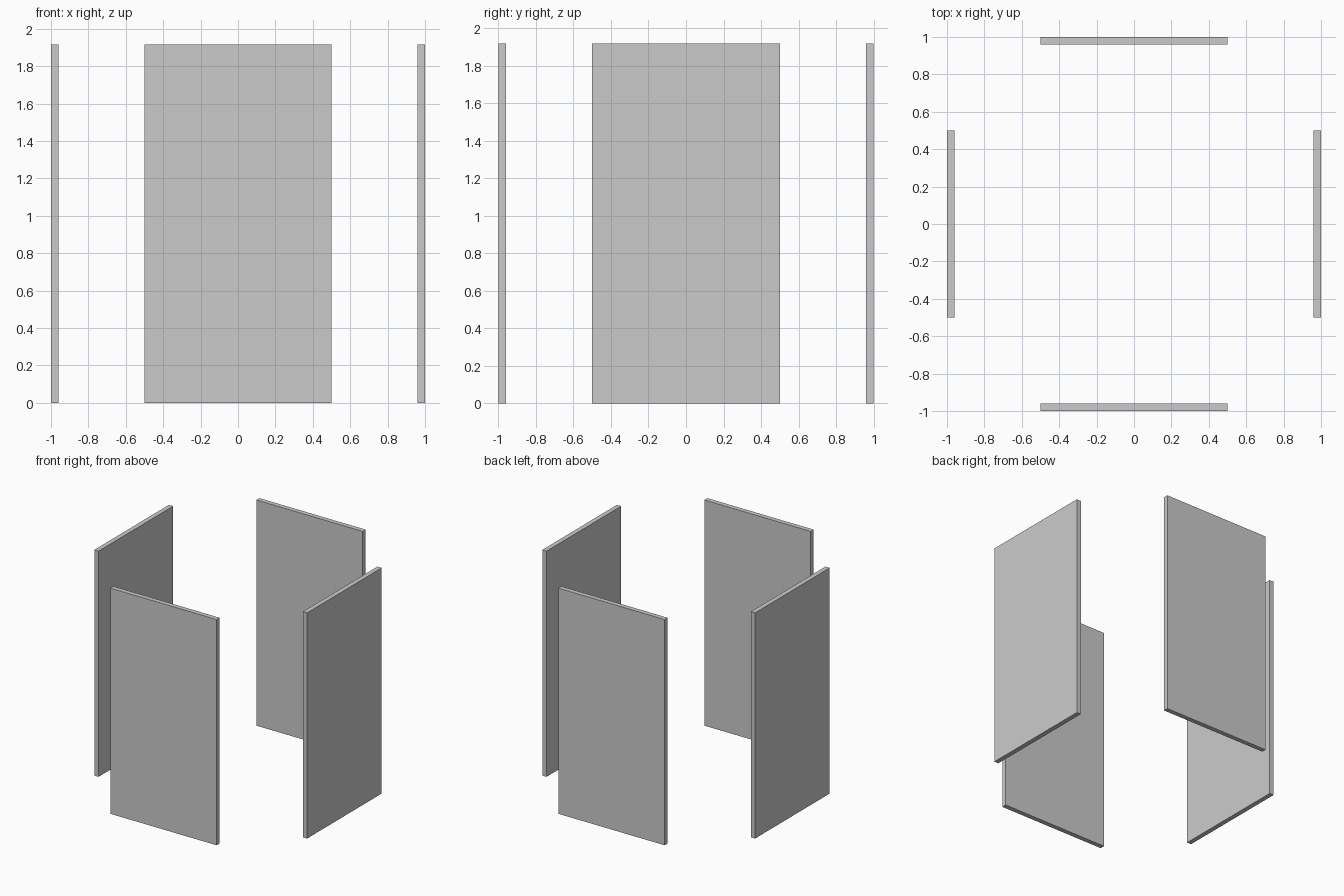
import bpy
from math import radians
from mathutils import Matrix

if "Cube" in bpy.data.objects:
    bpy.data.objects.remove(bpy.data.objects["Cube"])

WIDTH, THICK, HEIGHT = 1.0, 0.04, 1.917


def add_panel(name, angle):
    # Upright flat panel, outer face 1 unit from the centre, turned about z
    bpy.ops.mesh.primitive_cube_add(size=1)
    panel = bpy.context.object
    panel.name = name
    place = (Matrix.Rotation(radians(angle), 4, 'Z')
             @ Matrix.Translation((0, -1 + THICK / 2, HEIGHT / 2))
             @ Matrix.Diagonal((WIDTH, THICK, HEIGHT, 1)))
    panel.data.transform(place)


# Four free-standing panels around an open square
for i, side in enumerate(("front", "right", "back", "left")):
    add_panel(side + "_panel", 90 * i)
